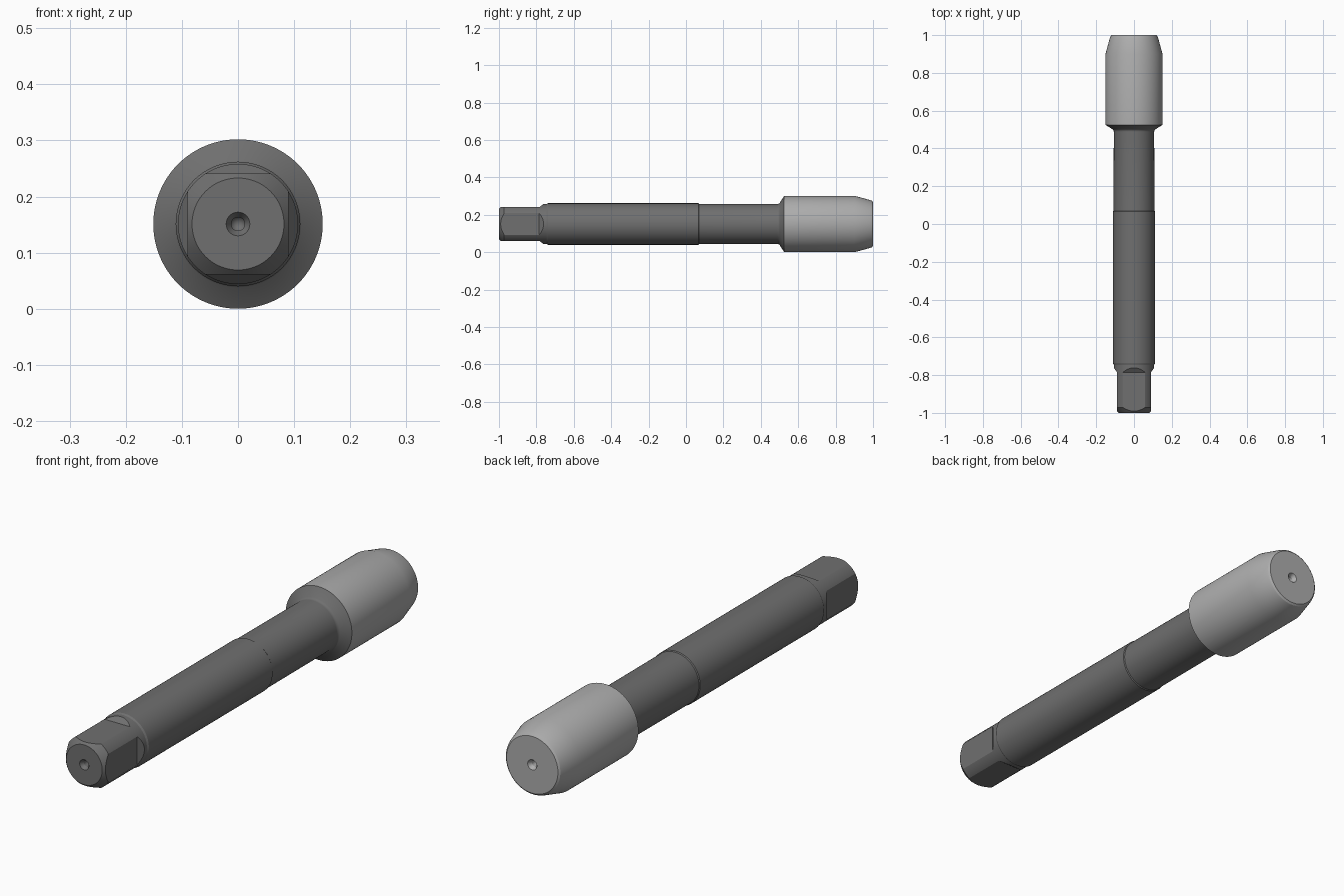
import bpy, bmesh, math
from mathutils import Matrix

if "Cube" in bpy.data.objects:
    bpy.data.objects.remove(bpy.data.objects["Cube"])

SEG = 96
AXIS_Z = 0.151


def material(name, grey):
    m = bpy.data.materials.new(name)
    m.diffuse_color = (grey, grey, grey, 1)
    m.use_nodes = True
    m.node_tree.nodes["Principled BSDF"].inputs["Base Color"].default_value = m.diffuse_color
    return m


def add_object(name, bm, mat=None):
    bmesh.ops.recalc_face_normals(bm, faces=bm.faces)
    mesh = bpy.data.meshes.new(name)
    bm.to_mesh(mesh)
    bm.free()
    ob = bpy.data.objects.new(name, mesh)
    bpy.context.collection.objects.link(ob)
    ob.location.z = AXIS_Z
    if mat:
        mesh.materials.append(mat)
    return ob


def lathe(name, profile, mat):
    """Revolve (radius, y) points about the y axis; ends lie on the axis."""
    bm = bmesh.new()
    rings = []
    for r, y in profile:
        n = SEG if r > 0 else 1
        rings.append([bm.verts.new((r * math.cos(math.tau * i / SEG), y,
                                    r * math.sin(math.tau * i / SEG)))
                      for i in range(n)])
    for a, b in zip(rings, rings[1:]):
        for i in range(SEG):
            j = (i + 1) % SEG
            quad = [a[i % len(a)], a[j % len(a)], b[j % len(b)], b[i % len(b)]]
            bm.faces.new(list(dict.fromkeys(quad)))
    return add_object(name, bm, mat)


def smooth(ob):
    bpy.ops.object.select_all(action='DESELECT')
    ob.select_set(True)
    bpy.context.view_layer.objects.active = ob
    bpy.ops.object.shade_smooth_by_angle(angle=math.radians(25))


dark = material("dark_steel", 0.16)
light = material("light_steel", 0.42)

# Shank: centre hole, chamfered drive end, neck, body, relief, flared shoulder
fillet = [(0.124 - 0.017 * math.cos(math.radians(a)),
           0.488 + 0.017 * math.sin(math.radians(a))) for a in range(0, 51, 10)]
shank = lathe("shank", [
    (0, -0.93), (0.012, -0.945), (0.012, -0.985), (0.021, -1.0),
    (0.082, -1.0), (0.107, -0.972), (0.107, -0.745), (0.111, -0.738),
    (0.111, 0.066), (0.108, 0.07)] + fillet + [(0.151, 0.525), (0, 0.525)], dark)

# Four flats of the square drive, each with a sloped run-out
bm = bmesh.new()
side = [(-1.1, 0.09), (-0.785, 0.09), (-0.76, 0.108), (-0.752, 0.116),
        (-0.752, 0.2), (-1.1, 0.2)]
for k in range(4):
    turn = Matrix.Rotation(k * math.pi / 2, 4, 'Y')
    left = [bm.verts.new((-0.08, y, h)) for y, h in side]
    right = [bm.verts.new((0.08, y, h)) for y, h in side]
    bm.faces.new(left)
    bm.faces.new(right[::-1])
    for i in range(len(side)):
        j = (i + 1) % len(side)
        bm.faces.new((left[i], right[i], right[j], left[j]))
    bmesh.ops.transform(bm, matrix=turn, verts=left + right)
cutter = add_object("flat_cutter", bm)
cutter.hide_render = True

mod = shank.modifiers.new("square_drive", 'BOOLEAN')
mod.operation = 'DIFFERENCE'
mod.solver = 'EXACT'
mod.object = cutter
bpy.context.view_layer.objects.active = shank
bpy.ops.object.modifier_apply(modifier=mod.name)
bpy.data.objects.remove(cutter)
smooth(shank)

# Cutting head: cylinder, tapered lead, chamfered tip, centre hole
head = lathe("head", [
    (0, 0.525), (0.151, 0.525), (0.151, 0.9), (0.128, 0.984),
    (0.124, 0.994), (0.117, 1.0), (0.021, 1.0), (0.012, 0.985),
    (0.012, 0.945), (0, 0.93)], light)
smooth(head)
